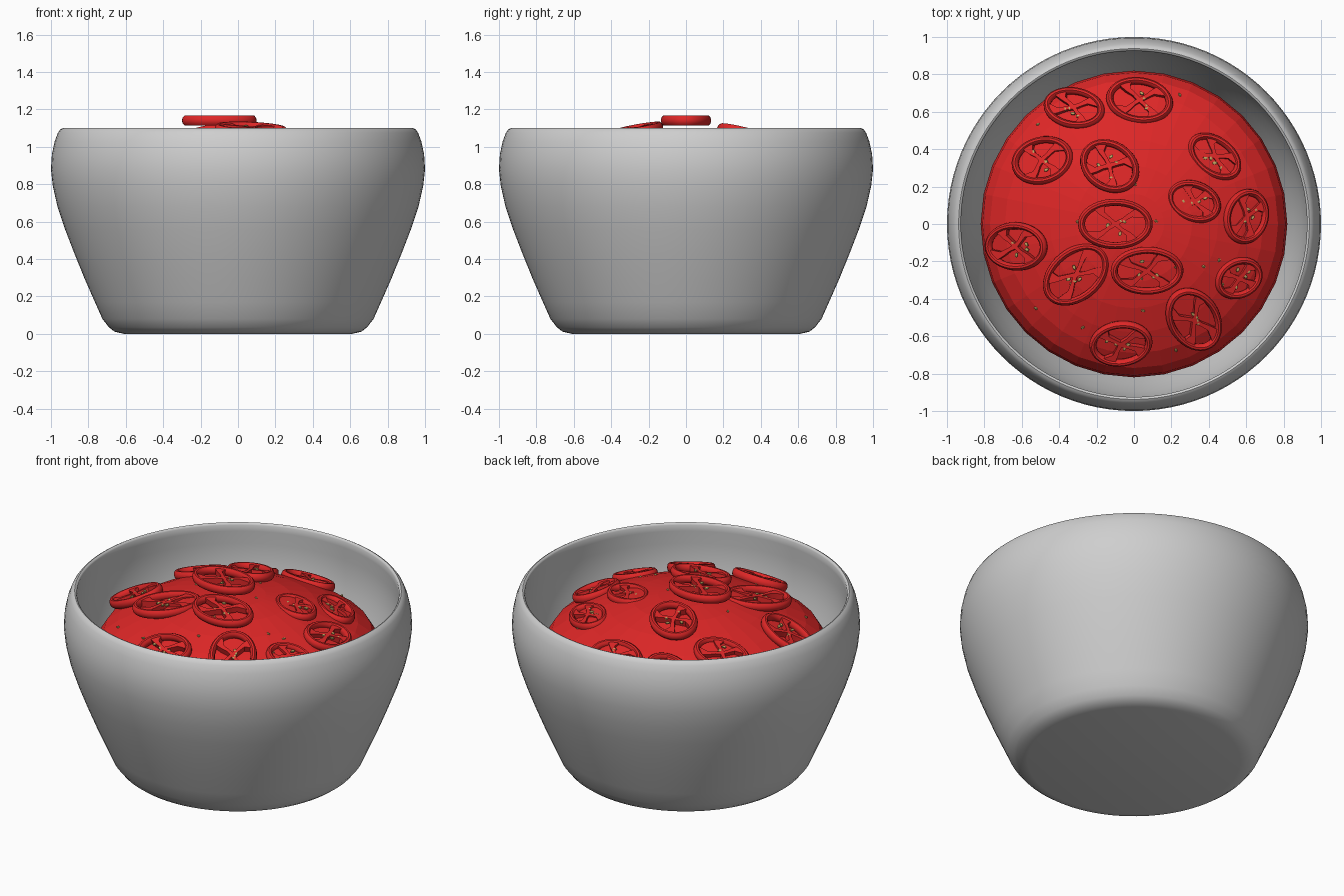
import bpy, bmesh, math, random
from mathutils import Vector, Matrix

if "Cube" in bpy.data.objects:
    bpy.data.objects.remove(bpy.data.objects["Cube"])

random.seed(4)


def material(name, rgb):
    m = bpy.data.materials.new(name)
    m.diffuse_color = (*rgb, 1)
    m.use_nodes = True
    m.node_tree.nodes["Principled BSDF"].inputs["Base Color"].default_value = m.diffuse_color
    return m


GREY = material("bowl_grey", (0.62, 0.62, 0.62))
RED = material("tomato_red", (0.73, 0.02, 0.02))
TAN = material("seed_tan", (0.52, 0.36, 0.12))


def make_object(name, bm, mats, smooth=None):
    bmesh.ops.recalc_face_normals(bm, faces=bm.faces)
    me = bpy.data.meshes.new(name)
    bm.to_mesh(me)
    bm.free()
    ob = bpy.data.objects.new(name, me)
    bpy.context.collection.objects.link(ob)
    for m in mats:
        me.materials.append(m)
    if smooth:
        bpy.ops.object.select_all(action='DESELECT')
        ob.select_set(True)
        bpy.context.view_layer.objects.active = ob
        bpy.ops.object.shade_smooth_by_angle(angle=math.radians(smooth))
    return ob


def lathe(profile, n):
    """Spin (radius, height) points; both ends lie on the axis."""
    bm = bmesh.new()
    rings = []
    for r, z in profile:
        if r == 0:
            rings.append([bm.verts.new((0, 0, z))] * n)
        else:
            rings.append([bm.verts.new((r * math.cos(math.tau * i / n),
                                        r * math.sin(math.tau * i / n), z)) for i in range(n)])
    for a, b in zip(rings, rings[1:]):
        for i in range(n):
            j = (i + 1) % n
            bm.faces.new(list(dict.fromkeys((a[i], a[j], b[j], b[i]))))
    return bm


# Bowl: outside, rolled rim, inside
BOWL = [(0, 0), (0.61, 0), (0.66, 0.012), (0.69, 0.035), (0.725, 0.08), (0.765, 0.17),
        (0.82, 0.295), (0.875, 0.43), (0.925, 0.56), (0.965, 0.68), (0.99, 0.79),
        (1.0, 0.88), (0.995, 0.96), (0.98, 1.03), (0.963, 1.075), (0.95, 1.093),
        (0.938, 1.1), (0.93, 1.097), (0.925, 1.088), (0.926, 1.05), (0.932, 0.97),
        (0.932, 0.88), (0.92, 0.78), (0.895, 0.67), (0.855, 0.55), (0.80, 0.41),
        (0.72, 0.22), (0.66, 0.10), (0.6, 0.07), (0, 0.07)]
make_object("bowl", lathe(BOWL, 96), [GREY], 50)

# Heaped tomato filling, faceted
MOUND = [(0, 1.09), (0.16, 1.08), (0.31, 1.055), (0.45, 1.013), (0.58, 0.96),
         (0.69, 0.905), (0.77, 0.845), (0.81, 0.78), (0.82, 0.68), (0.81, 0.5),
         (0.77, 0.38), (0, 0.38)]
make_object("tomato_filling", lathe(MOUND, 32), [RED])


def mound_height(r):
    for (r0, z0), (r1, z1) in zip(MOUND, MOUND[1:9]):
        if r <= r1:
            return z0 + (z1 - z0) * (r - r0) / (r1 - r0)
    return 0.68


def add_seed(bm, pos, size, mat_index):
    m = Matrix.Translation(pos) @ Matrix.Rotation(random.random() * 6, 4, 'Z') \
        @ Matrix.Diagonal((1.4, 0.9, 0.8, 1))
    res = bmesh.ops.create_icosphere(bm, subdivisions=1, radius=size, matrix=m)
    for f in {f for v in res["verts"] for f in v.link_faces}:
        f.material_index = mat_index


def tomato_slice(name, a, b, matrix):
    """Oval skin ring with curved inner ribs and a few seeds."""
    bm = bmesh.new()
    n, wide, high = 40, 0.019, 0.027
    section = [(math.cos(t), math.sin(t)) for t in (math.tau * k / 10 for k in range(10))]
    rings = []
    for i in range(n):
        t = math.tau * i / n
        rings.append([bm.verts.new(((a - wide + wide * u) * math.cos(t),
                                    (b - wide + wide * u) * math.sin(t), high * w))
                      for u, w in section])
    for i in range(n):
        p, q = rings[i], rings[(i + 1) % n]
        for k in range(10):
            l = (k + 1) % 10
            bm.faces.new((p[k], q[k], q[l], p[l]))
    # Ribs flare where they meet the skin
    for s in range(4):
        t = math.tau * (s + 0.4) / 4 + random.uniform(-0.25, 0.25)
        prev = None
        for f, half in ((0.0, 0.012), (0.3, 0.01), (0.6, 0.014), (0.93, 0.035)):
            tt = t + 0.25 * math.sin(f * 3)
            c = Vector((f * (a - wide) * math.cos(tt), f * (b - wide) * math.sin(tt), 0))
            side = Vector((-math.sin(tt), math.cos(tt), 0)) * half
            cur = [bm.verts.new(c + side * d + Vector((0, 0, z)))
                   for d, z in ((-1, -0.018), (1, -0.018), (1, 0.018), (-1, 0.018))]
            if prev:
                for k in range(4):
                    l = (k + 1) % 4
                    bm.faces.new((prev[k], prev[l], cur[l], cur[k]))
            else:
                bm.faces.new(cur)
            prev = cur
        bm.faces.new(prev)
    for s in range(4):
        t = random.random() * math.tau
        f = random.uniform(0.1, 0.5)
        add_seed(bm, Vector((f * a * math.cos(t), f * b * math.sin(t), 0.012)), 0.011, 1)
    bm.transform(matrix)
    make_object(name, bm, [RED, TAN], 40)


# x, y, half length, half width, turn, tilt share of the slope, lift
SLICES = [
    (-0.10, 0.00, 0.20, 0.135, 0, 0.0, 0.057),
    (-0.13, 0.31, 0.17, 0.135, -35, 0.95, 0.02),
    (0.07, -0.25, 0.195, 0.13, 0, 0.9, 0.025),
    (-0.31, -0.27, 0.20, 0.14, 40, 0.3, 0.01),
    (-0.63, -0.12, 0.18, 0.13, 0, 0.85, 0.02),
    (-0.07, -0.64, 0.17, 0.13, 10, 0.85, 0.02),
    (0.32, -0.51, 0.19, 0.14, -58, 0.85, 0.02),
    (0.60, 0.04, 0.15, 0.125, 70, 0.75, 0.008),
    (0.56, -0.29, 0.135, 0.11, 20, 0.7, 0.005),
    (0.43, 0.36, 0.16, 0.11, -35, 0.6, -0.008),
    (0.32, 0.12, 0.15, 0.11, -20, 0.4, -0.01),
    (-0.49, 0.34, 0.17, 0.13, 10, 0.7, 0.004),
    (-0.32, 0.62, 0.17, 0.115, -15, 0.65, 0.003),
    (0.03, 0.66, 0.18, 0.13, -10, 0.65, 0.003),
]
for i, (x, y, a, b, turn, share, lift) in enumerate(SLICES):
    r = math.hypot(x, y)
    slope = math.atan2(mound_height(r - 0.1) - mound_height(r + 0.1), 0.2)
    axis = Vector((-y, x, 0))
    m = Matrix.Translation((x, y, mound_height(r) + lift)) \
        @ Matrix.Rotation(slope * share, 4, axis) \
        @ Matrix.Rotation(math.radians(turn), 4, 'Z')
    tomato_slice(f"tomato_slice_{i + 1}", a, b, m)

# Loose seeds scattered over the filling
bm = bmesh.new()
for i in range(22):
    r, t = 0.78 * math.sqrt(random.random()), random.random() * math.tau
    add_seed(bm, Vector((r * math.cos(t), r * math.sin(t), mound_height(r))), 0.009, 0)
make_object("loose_seeds", bm, [TAN])
